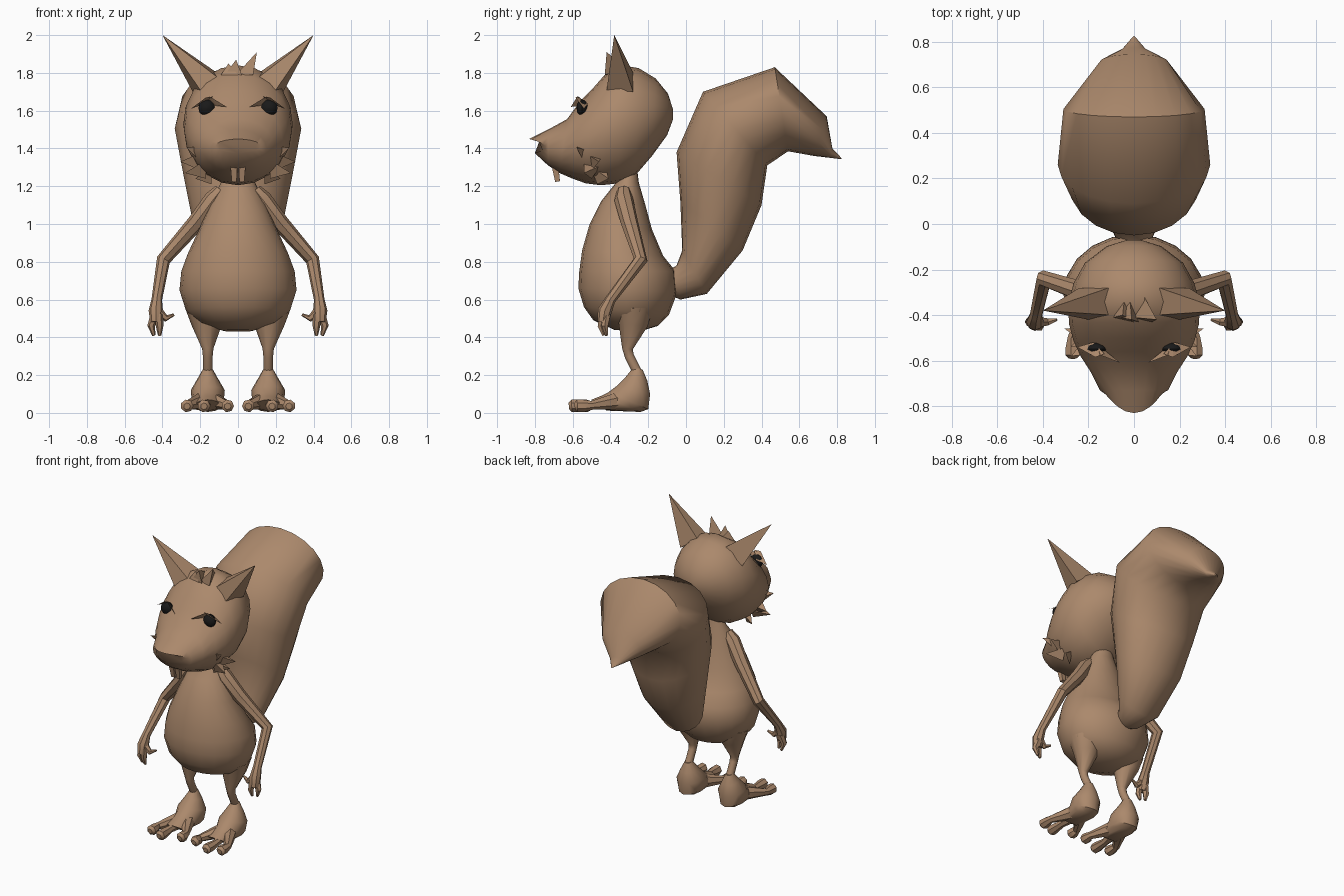
import bpy, math
from mathutils import Vector as V

def material(name, col):
    m = bpy.data.materials.new(name)
    m.diffuse_color = (*col, 1)
    return m

FUR = material("tan_fur", (0.41, 0.25, 0.15))
BLACK = material("black", (0.01, 0.01, 0.01))

def make(name, geo, mirror=False, mat=FUR, angle=40):
    """Join a list of (verts, faces) pieces into one object."""
    vs, fs = [], []
    for v, f in geo:
        fs += [[i + len(vs) for i in face] for face in f]
        vs += v
    me = bpy.data.meshes.new(name)
    me.from_pydata([tuple(v) for v in vs], [], fs)
    ob = bpy.data.objects.new(name, me)
    bpy.context.collection.objects.link(ob)
    me.materials.append(mat)
    bpy.ops.object.select_all(action='DESELECT')
    ob.select_set(True)
    bpy.context.view_layer.objects.active = ob
    bpy.ops.object.mode_set(mode='EDIT')
    bpy.ops.mesh.select_all(action='SELECT')
    bpy.ops.mesh.normals_make_consistent(inside=False)
    bpy.ops.object.mode_set(mode='OBJECT')
    if angle:
        bpy.ops.object.shade_smooth_by_angle(angle=math.radians(angle))
    if mirror:
        mod = ob.modifiers.new("mirror", 'MIRROR')
        mod.use_mirror_merge = False
    return ob

def skin(rings):
    n = len(rings[0])
    vs = [p for r in rings for p in r]
    fs = [[k*n+i, k*n+(i+1) % n, (k+1)*n+(i+1) % n, (k+1)*n+i]
          for k in range(len(rings)-1) for i in range(n)]
    fs += [list(range(n))[::-1], [len(vs)-n+i for i in range(n)]]
    return vs, fs

def loft(sections, n=20, x0=0):
    """Sections: (y1, z1, y2, z2, half width, bow of the sides)."""
    rings = []
    for y1, z1, y2, z2, rx, *bow in sections:
        b = bow[0] if bow else 0
        ring = []
        for i in range(n):
            a = 2*math.pi*i/n
            c, s = math.cos(a)/2, math.sin(a)
            ring.append(V((x0+rx*s, (y1+y2)/2+(y1-y2)*c+b*s*s, (z1+z2)/2+(z1-z2)*c)))
        rings.append(ring)
    return skin(rings)

def tube(pts, radii, n=8, ref=(0, 1, 0)):
    pts = [V(p) for p in pts]
    rings = []
    for k, p in enumerate(pts):
        t = (pts[min(k+1, len(pts)-1)] - pts[max(k-1, 0)]).normalized()
        u = t.cross(V(ref)).normalized()
        w = t.cross(u)
        rings.append([p + radii[k]*(math.cos(2*math.pi*i/n)*u + math.sin(2*math.pi*i/n)*w)
                      for i in range(n)])
    return skin(rings)

def spike(base, tip):
    n = len(base)
    return ([V(b) for b in base] + [V(tip)],
            [[i, (i+1) % n, n] for i in range(n)] + [list(range(n))[::-1]])

# Pear-shaped body
make("body", [loft([
    (-.35, 1.30, -.26, 1.30, .05), (-.37, 1.22, -.25, 1.22, .09),
    (-.45, 1.12, -.215, 1.10, .145), (-.51, 1.00, -.18, .97, .20),
    (-.55, .86, -.12, .83, .265), (-.565, .75, -.055, .75, .30),
    (-.57, .66, -.045, .64, .31), (-.54, .56, -.09, .52, .275),
    (-.49, .49, -.15, .46, .20), (-.38, .44, -.25, .43, .08)])], angle=60)

# Head with tapered snout
make("head", [loft([
    (-.07, 1.61, -.07, 1.55, .03), (-.095, 1.69, -.10, 1.47, .12),
    (-.16, 1.77, -.18, 1.36, .215), (-.25, 1.825, -.27, 1.255, .265),
    (-.34, 1.84, -.36, 1.215, .29), (-.43, 1.79, -.45, 1.205, .285),
    (-.50, 1.71, -.53, 1.215, .265), (-.56, 1.65, -.60, 1.24, .235),
    (-.63, 1.555, -.67, 1.27, .19), (-.73, 1.50, -.73, 1.31, .15),
    (-.83, 1.45, -.80, 1.375, .12, .07)])], angle=50)

# Bushy tail curling backwards
make("tail", [loft([
    (-.12, .74, -.10, .63, .06), (-.05, .78, -.03, .60, .09),
    (-.02, .86, .11, .63, .16), (-.03, 1.12, .30, .86, .235),
    (-.05, 1.38, .40, 1.10, .285), (.09, 1.70, .43, 1.31, .335),
    (.47, 1.83, .54, 1.385, .31), (.745, 1.57, .68, 1.36, .15),
    (.775, 1.40, .765, 1.35, .05), (.825, 1.347, .822, 1.343, .004)])], angle=50)

# Pointed ears
make("ears", [spike([(.10, -.40, 1.77), (.11, -.28, 1.80), (.24, -.28, 1.70), (.20, -.42, 1.71)],
                    (.40, -.38, 2.0))], mirror=True, angle=0)

# Hair tuft on the crown
make("hair_tuft", [spike([(x-.05, -.41, 1.79), (x+.04, -.43, 1.79), (x, -.31, 1.82)], tip)
                   for x, tip in ((-.02, (-.01, -.42, 1.87)), (.04, (.10, -.42, 1.91)),
                                  (-.04, (-.05, -.40, 1.85)))], angle=0)

# Cheek fur
make("cheek_fur", [spike([(x, y-.04, z+.05), (x+.02, y+.05, z+.02), (x, y, z-.05)], tip)
                   for x, y, z, tip in ((.18, -.53, 1.36, (.275, -.58, 1.405)),
                                        (.19, -.50, 1.33, (.305, -.46, 1.33)),
                                        (.17, -.50, 1.29, (.28, -.54, 1.27)),
                                        (.14, -.47, 1.26, (.225, -.41, 1.24)))],
     mirror=True, angle=0)

# Brows
make("brows", [spike([(.11, -.57, 1.625), (.15, -.575, 1.675), (.16, -.53, 1.64)], (.06, -.61, 1.62)),
               spike([(.13, -.57, 1.675), (.17, -.585, 1.67), (.18, -.52, 1.635)], (.25, -.54, 1.61))],
     mirror=True, angle=0)

# Eyes
ball = [(math.cos(a), math.sin(a)) for a in [math.pi*k/6-math.pi/2 for k in range(7)]]
make("eyes", [loft([(-.55+s*.03, 1.615+.045*max(c, .02), -.55+s*.03, 1.615-.045*max(c, .02),
                     .045*max(c, .02)) for c, s in ball], 12, .165)], mirror=True, mat=BLACK)

# Front teeth
make("teeth", [tube([(.023, -.695, 1.32), (.02, -.68, 1.225)], [.026, .018], 4, (1, 1, 0))],
     mirror=True, angle=0)

# Arms with hand, two fingers and thumb
make("arms", [
    tube([(.09, -.33, 1.18), (.13, -.33, 1.13), (.22, -.30, 1.01), (.395, -.24, .81),
          (.43, -.40, .60), (.435, -.43, .54), (.435, -.44, .48)],
         [.035, .05, .046, .037, .028, .038, .03]),
    tube([(.42, -.44, .52), (.415, -.45, .46), (.415, -.435, .41)], [.024, .02, .009], 6),
    tube([(.44, -.42, .52), (.46, -.43, .46), (.445, -.42, .41)], [.024, .02, .009], 6),
    tube([(.425, -.43, .54), (.38, -.43, .50), (.34, -.42, .52)], [.026, .018, .007], 6)],
    mirror=True)

# Legs
make("legs", [tube([(.17, -.28, .56), (.165, -.28, .47), (.16, -.31, .34), (.16, -.30, .30),
                    (.16, -.25, .20)], [.11, .082, .03, .026, .026], 10)], mirror=True)

# Feet with three knobbly toes
toes = [tube([(.16+.35*(x-.16), -.38, .06), (x, -.50, .04), (x, y+.045, .037), (x, y+.015, .037), (x, y, .035)],
             [.045, .024, .034, .034, .018], 7, (0, 0, 1))
        for x, y in ((.055, -.57), (.18, -.62), (.27, -.59))]
make("feet", [loft([
    (-.28, .24, -.23, .23, .024), (-.32, .19, -.205, .17, .055),
    (-.37, .14, -.19, .10, .09), (-.41, .11, -.20, .02, .085),
    (-.45, .09, -.24, .005, .08), (-.50, .07, -.42, .012, .065)], 12, .16)] + toes, mirror=True)
